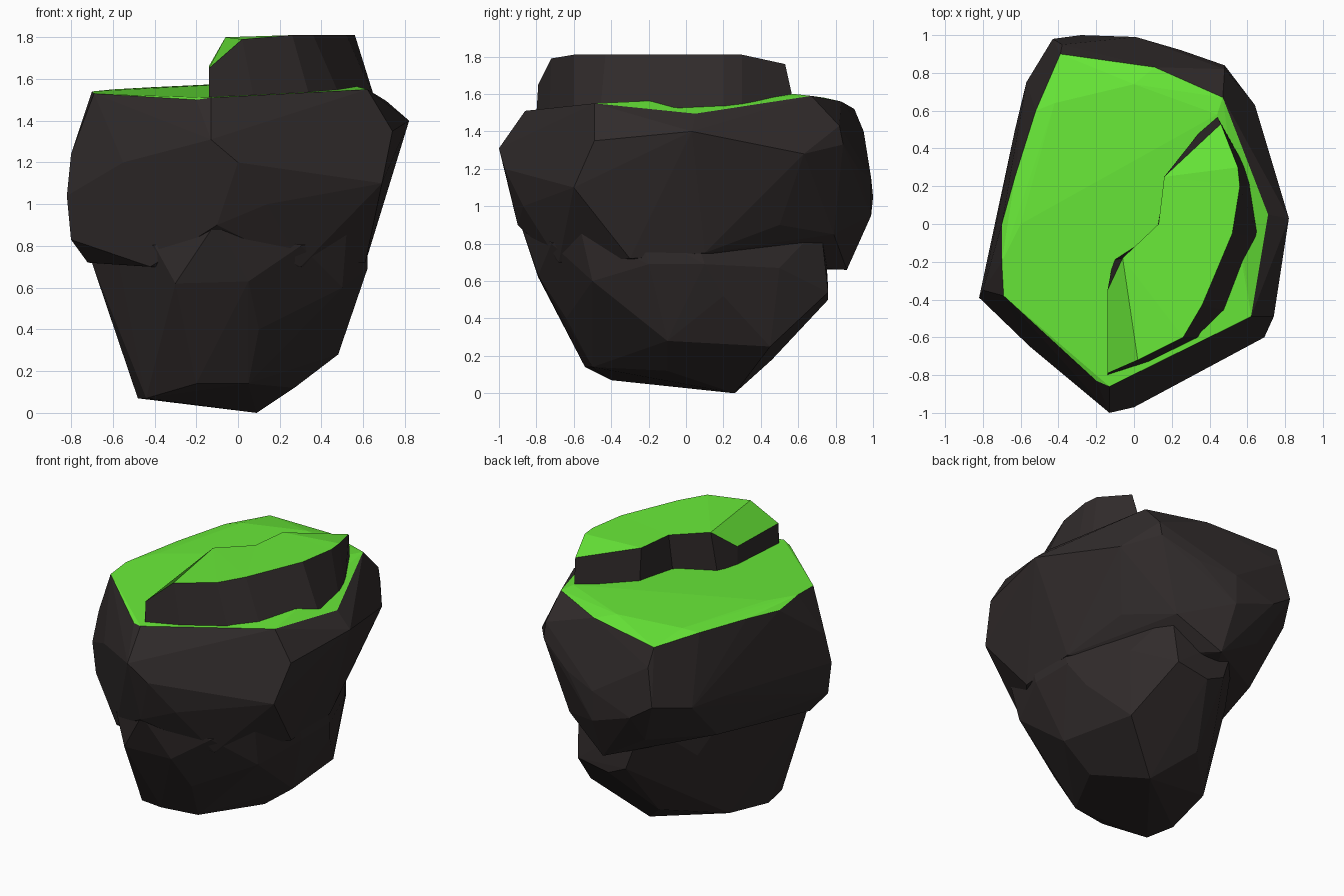
import bpy, bmesh

def material(name, rgb):
    m = bpy.data.materials.new(name)
    m.diffuse_color = (*rgb, 1)
    return m

STONE = material("dark_stone", (0.030, 0.024, 0.024))
GRASS = material("grass", (0.14, 0.82, 0.04))

def finish(bm, name):
    bmesh.ops.recalc_face_normals(bm, faces=bm.faces[:])
    mesh = bpy.data.meshes.new(name)
    bm.to_mesh(mesh)
    bm.free()
    mesh.materials.append(STONE)
    mesh.materials.append(GRASS)
    ob = bpy.data.objects.new(name, mesh)
    bpy.context.collection.objects.link(ob)
    return ob

def boulder(name, points, grass_z=99):
    """Faceted convex stone; faces wholly above grass_z are grass."""
    bm = bmesh.new()
    for p in points:
        bm.verts.new(p)
    bmesh.ops.convex_hull(bm, input=bm.verts[:])
    loose = [v for v in bm.verts if not v.link_faces]
    bmesh.ops.delete(bm, geom=loose, context='VERTS')
    for f in bm.faces:
        f.material_index = int(all(v.co.z > grass_z for v in f.verts))
    bmesh.ops.dissolve_limit(bm, angle_limit=0.05, verts=bm.verts[:],
                             edges=bm.edges[:], delimit={'MATERIAL'})
    return finish(bm, name)

# Grass rim and the slightly raised middle
rim = [(-.39, .90, 1.52), (.11, .83, 1.56), (.47, .67, 1.59), (.71, .05, 1.495),
       (.62, -.49, 1.55), (-.13, -.86, 1.51), (-.20, -.83, 1.50), (-.48, -.57, 1.51),
       (-.69, -.38, 1.53), (-.70, -.20, 1.54), (-.70, 0, 1.51), (-.63, .25, 1.53),
       (-.52, .60, 1.54)]
crown = [(-.42, .64, 1.56), (0, .74, 1.58), (.44, .58, 1.60), (-.6, 0, 1.55)]

# Wide shoulder of the rock
shoulder = [(-.13, -1, 1.31), (0, -.97, 1.20), (.69, -.60, 1.10), (.74, -.49, 1.35),
            (.82, .03, 1.40), (.64, .63, 1.28), (.48, .84, 1.33), (.48, .82, 1.43),
            (.25, .92, 1.20), (.01, .99, 1.15), (.01, .99, .95), (-.28, 1, 1.05),
            (-.43, .98, 1.15), (-.38, .95, 1.40), (-.57, .75, 1.10), (-.63, .50, 1.10),
            (-.70, 0, 1.20), (-.80, -.35, 1.24), (-.82, -.39, 1.04), (-.80, -.38, .83),
            (-.55, -.65, 1.20)]
# Underside of the shoulder
waist = [(-.10, -.90, .90), (.14, -.87, 1.0), (-.72, -.30, .72), (-.55, -.55, .80),
         (-.42, -.70, .70), (.30, -.68, .70), (.61, -.30, .72), (.62, .10, .75),
         (.52, .50, .90), (.32, .79, .85), (.02, .86, .66), (-.28, .84, .84),
         (-.55, .45, .80), (-.58, 0, .72)]
boulder("upper_rock", rim + crown + shoulder + waist, 1.45)

# Narrower foot of the rock, its top buried in the shoulder
foot_top = [(-.70, -.30, .72), (-.64, -.30, .57), (-.30, -.79, .62), (.05, -.79, .63),
            (-.10, -.89, .92), (-.40, -.73, .80), (.30, -.72, .80), (.50, -.50, .60),
            (.62, -.20, .69), (.62, .10, .69), (.61, .05, .85), (.55, .20, .52),
            (.45, .50, .67), (.28, .76, .54), (.05, .76, .50), (-.08, .76, .56),
            (-.38, .42, .60), (-.52, .02, .60), (.30, .72, .90), (-.20, .74, .90),
            (-.50, .30, .85), (.52, -.56, .86), (.62, -.25, .88), (-.60, -.50, .86)]
foot_base = [(-.30, -.66, .42), (.10, -.64, .40), (.48, -.10, .28), (.40, .45, .25),
             (.09, .26, 0), (.27, -.10, .12), (-.48, -.20, .07), (-.44, -.40, .07),
             (-.20, -.54, .14), (.05, -.50, .14), (-.12, .46, .18), (-.43, .15, .12)]
boulder("lower_rock", foot_top + foot_base)

# Raised ledge: stone walls lofted from a base outline to a grassy top
base = [(-.14, -.80), (.08, -.73), (.35, -.60), (.50, -.46), (.66, -.07), (.62, .20),
        (.59, .30), (.43, .59), (.17, .26), (.12, -.04), (-.11, -.19), (-.14, -.35)]
top = [(-.14, -.79, 1.65), (.02, -.72, 1.79), (.26, -.60, 1.81), (.36, -.43, 1.81),
       (.52, -.05, 1.81), (.56, .20, 1.81), (.55, .30, 1.81), (.46, .53, 1.76),
       (.16, .25, 1.80), (.13, 0, 1.80), (-.06, -.18, 1.80), (-.14, -.35, 1.66)]
bm = bmesh.new()
lo = [bm.verts.new((x, y, 1.49)) for x, y in base]
hi = [bm.verts.new(p) for p in top]
n = len(lo)
for i in range(n):
    j = (i + 1) % n
    bm.faces.new((lo[i], lo[j], hi[j], hi[i]))
bm.faces.new(lo[::-1])
for loop in (hi[1:11], [hi[0], hi[1], hi[10], hi[11]]):
    bm.faces.new(loop).material_index = 1
bmesh.ops.triangulate(bm, faces=[f for f in bm.faces if len(f.verts) > 4])
finish(bm, "raised_ledge")
